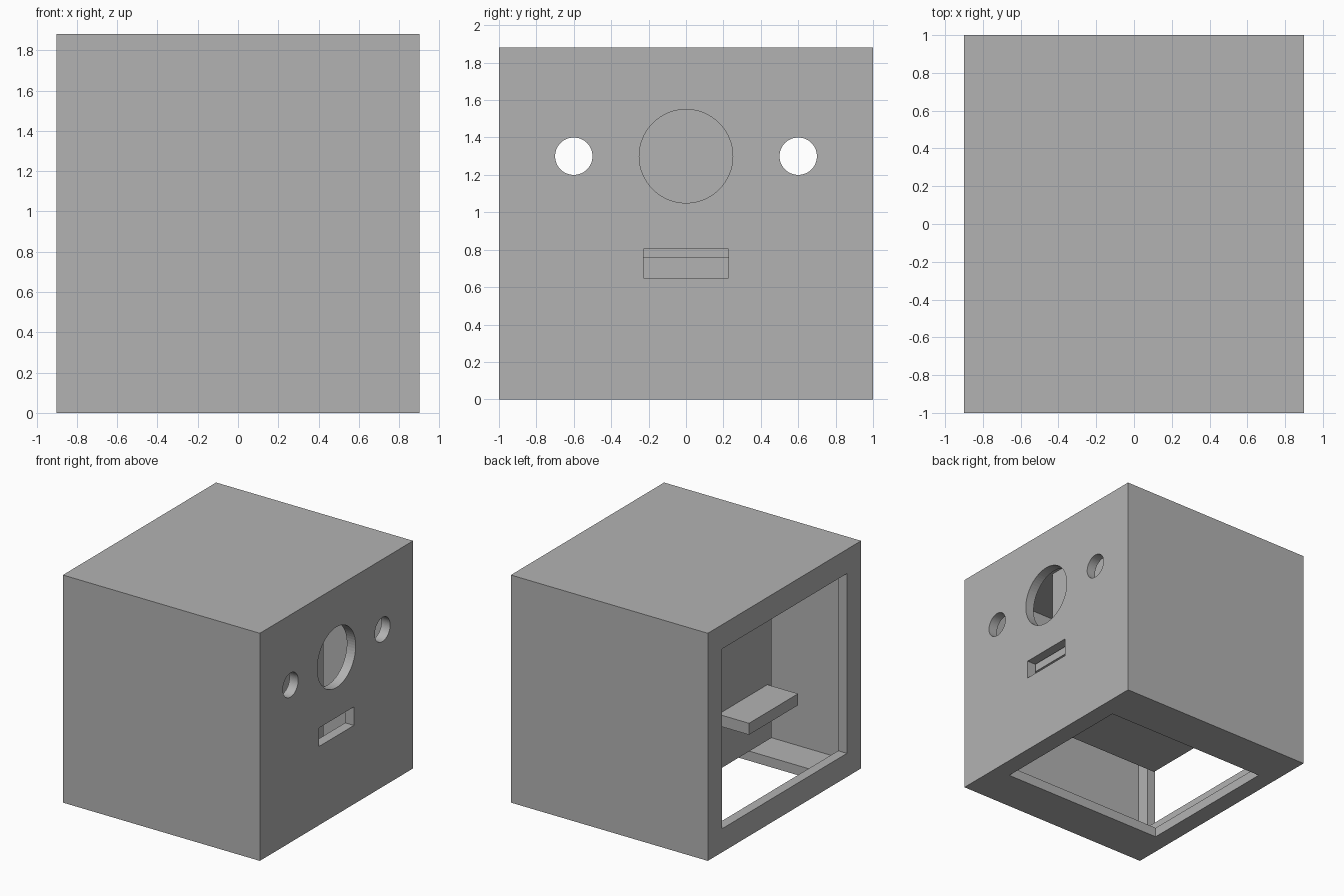
import bpy
import math

cube = bpy.data.objects.get("Cube")
if cube:
    bpy.data.objects.remove(cube, do_unlink=True)

WIDTH, DEPTH, HEIGHT, WALL = 1.8, 2.0, 1.88, 0.08

grey = bpy.data.materials.new("plain grey")
grey.use_nodes = True
grey.diffuse_color = (0.45, 0.45, 0.45, 1)
grey.node_tree.nodes["Principled BSDF"].inputs["Base Color"].default_value = grey.diffuse_color


def box(name, x, y, z):
    """Box from (low, high) ranges on each axis."""
    mid = [(a + b) / 2 for a, b in (x, y, z)]
    bpy.ops.mesh.primitive_cube_add(size=1, location=mid)
    ob = bpy.context.object
    ob.name = name
    ob.scale = [b - a for a, b in (x, y, z)]
    bpy.ops.object.transform_apply(location=True, rotation=False, scale=True)
    ob.data.materials.append(grey)
    return ob


def hole(name, y, z, radius):
    """Round cutter through the right-hand wall of the housing."""
    bpy.ops.mesh.primitive_cylinder_add(
        vertices=64, radius=radius, depth=0.3,
        location=(WIDTH / 2, y, z), rotation=(0, math.pi / 2, 0))
    ob = bpy.context.object
    ob.name = name
    ob.data.materials.append(grey)
    return ob


def cut(target, cutter):
    cutter.hide_render = True
    mod = target.modifiers.new("cut", "BOOLEAN")
    mod.operation = "DIFFERENCE"
    mod.solver = "EXACT"
    mod.object = cutter
    bpy.context.view_layer.objects.active = target
    bpy.ops.object.modifier_apply(modifier=mod.name)
    bpy.data.objects.remove(cutter, do_unlink=True)


def sym(half):
    return (-half, half)


# Hollow housing
housing = box("housing", sym(WIDTH / 2), sym(DEPTH / 2), (0, HEIGHT))
cut(housing, box("cavity_cutter", sym(WIDTH / 2 - WALL), sym(DEPTH / 2 - WALL),
                 (WALL, HEIGHT - WALL)))

# Access openings in one side and in the floor
cut(housing, box("side_opening_cutter", (-1.1, -0.7), sym(0.815), (0.195, 1.68)))
cut(housing, box("floor_opening_cutter", sym(0.75), sym(0.63), (-0.2, 0.15)))

# Round holes and slot in the other side
cut(housing, hole("large_hole_cutter", 0, 1.3, 0.25))
for y in (-0.6, 0.6):
    cut(housing, hole("small_hole_cutter", y, 1.3, 0.1))
cut(housing, box("slot_cutter", (0.7, 1.1), sym(0.228), (0.65, 0.803)))

# Block hanging from the ceiling, with a shelf bar through it
box("hanging_block", sym(0.52), sym(0.375), (0.39, HEIGHT - WALL))
box("shelf_bar", sym(0.8), sym(0.32), (0.755, 0.85))
